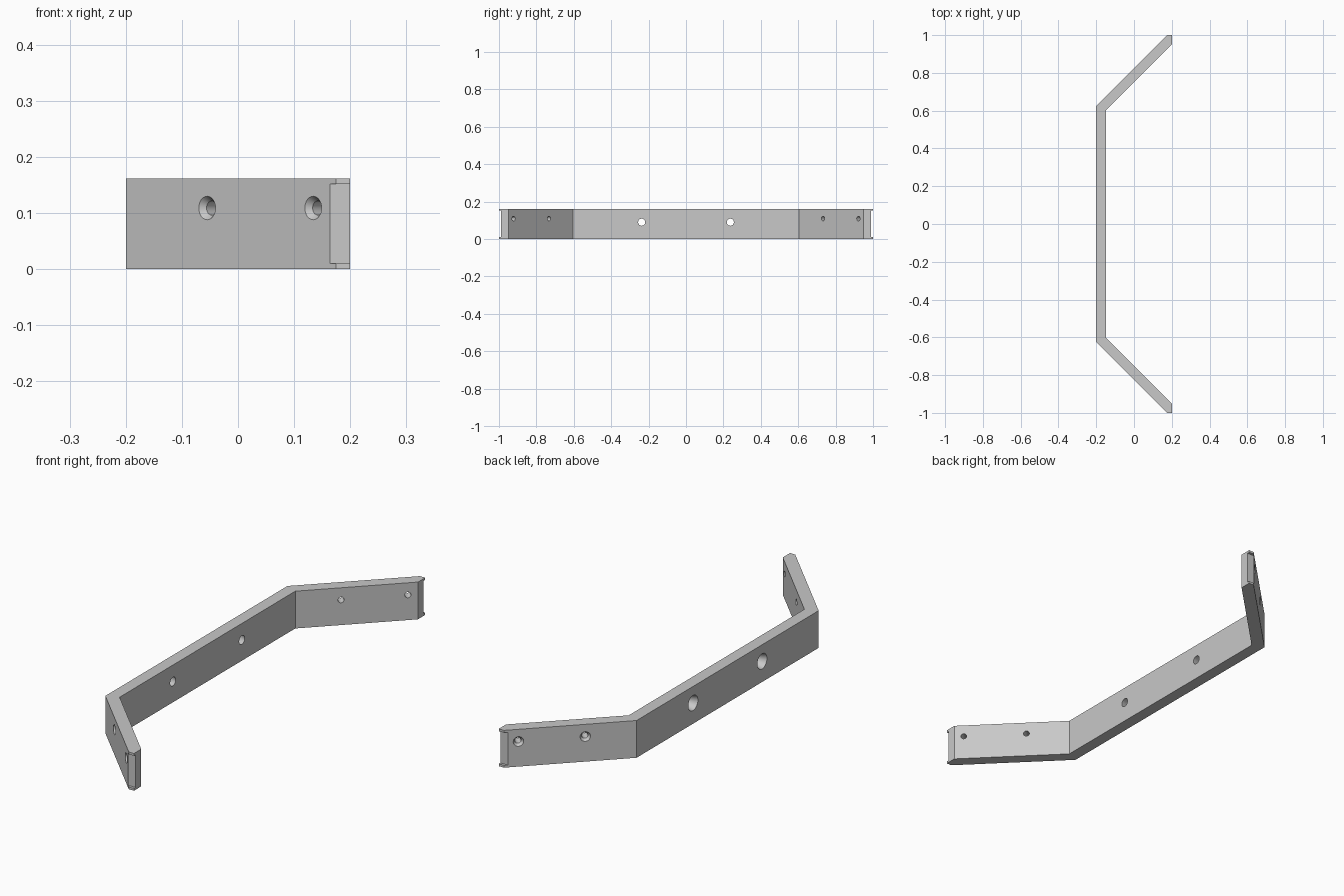
import bpy, bmesh, math
from mathutils import Vector

cube = bpy.data.objects.get("Cube")
if cube:
    bpy.data.objects.remove(cube, do_unlink=True)

H = 0.162       # bar height
T = 0.053       # bar thickness
BEND = 0.625    # outer corner position
INNER = BEND - T * math.tan(math.radians(22.5))

grey = bpy.data.materials.new("grey")
grey.use_nodes = True
colour = (0.58, 0.58, 0.58, 1)
grey.diffuse_color = colour
grey.node_tree.nodes["Principled BSDF"].inputs["Base Color"].default_value = colour


def finish(bm, name):
    bmesh.ops.recalc_face_normals(bm, faces=bm.faces)
    mesh = bpy.data.meshes.new(name)
    bm.to_mesh(mesh)
    bm.free()
    mesh.materials.append(grey)
    obj = bpy.data.objects.new(name, mesh)
    bpy.context.collection.objects.link(obj)
    return obj


def add_hole(bm, start, direction, r_out, r_in, depth):
    """Tapered mouth of the given depth, then a straight bore."""
    turn = direction.to_track_quat('Z', 'Y')
    over = 0.005
    profile = [(-over, r_out + (r_out - r_in) * over / depth), (depth, r_in), (T + 0.02, r_in)]
    rings = []
    for d, r in profile:
        ring = []
        for i in range(32):
            a = math.tau * i / 32
            ring.append(bm.verts.new(start + turn @ Vector((r * math.cos(a), r * math.sin(a), d))))
        rings.append(ring)
    for a, b in zip(rings, rings[1:]):
        for i in range(32):
            j = (i + 1) % 32
            bm.faces.new((a[i], a[j], b[j], b[i]))
    bm.faces.new(rings[0])
    bm.faces.new(rings[-1])


# Bent bar: mirrored plan outline, extruded upwards
half = [(-0.2, BEND), (BEND and 0.175, 1.0), (0.2, 1.0), (0.2, INNER + 0.4 - T), (T - 0.2, INNER)]
outline = half + [(x, -y) for x, y in reversed(half)]
bm = bmesh.new()
base = bm.faces.new([bm.verts.new((x, y, 0)) for x, y in outline])
top = bmesh.ops.extrude_face_region(bm, geom=[base])
bmesh.ops.translate(bm, vec=(0, 0, H), verts=[v for v in top["geom"] if isinstance(v, bmesh.types.BMVert)])
bar = finish(bm, "bent_bar")

# Cutter: screw holes and the shallow notch at each tip
bm = bmesh.new()
for side in (-1, 1):
    add_hole(bm, Vector((-0.2, side * 0.237, 0.09)), Vector((1, 0, 0)), 0.033, 0.019, T)
    for x in (-0.055, 0.134):
        start = Vector((x, side * (BEND + 0.2 + x), 0.109))
        add_hole(bm, start, Vector((1, -side, 0)).normalized(), 0.021, 0.0125, 0.011)
    notch = bmesh.ops.create_cube(bm, size=1)["verts"]
    bmesh.ops.scale(bm, vec=(0.2, 0.1, H - 0.02), verts=notch)
    bmesh.ops.translate(bm, vec=(0.2, side * 1.039, H / 2), verts=notch)
cutter = finish(bm, "hole_cutter")
cutter.hide_render = True

cut = bar.modifiers.new("holes", 'BOOLEAN')
cut.operation = 'DIFFERENCE'
cut.solver = 'EXACT'
cut.object = cutter
bpy.ops.object.select_all(action='DESELECT')
bpy.context.view_layer.objects.active = bar
bar.select_set(True)
bpy.ops.object.modifier_apply(modifier=cut.name)
bpy.data.objects.remove(cutter, do_unlink=True)
bpy.ops.object.shade_smooth_by_angle(angle=math.radians(25))
